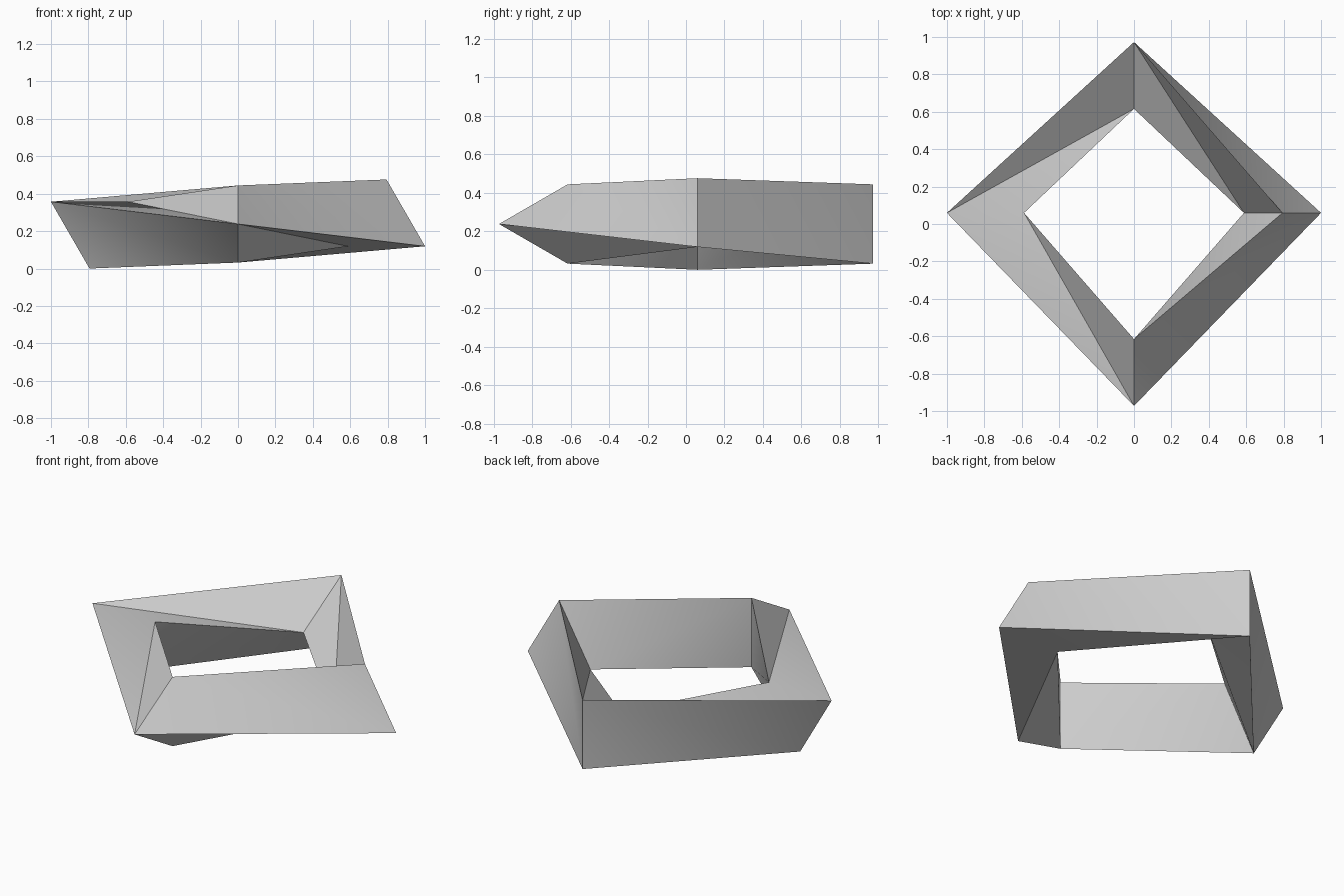
import bpy
import bmesh
from math import cos, sin, pi, radians

cube = bpy.data.objects.get("Cube")
if cube:
    bpy.data.objects.remove(cube, do_unlink=True)

RING = 0.794     # centre line radius
TUBE = 0.238     # triangular section radius
STATIONS = 4
SIDES = 3

grey = bpy.data.materials.new("plain grey")
grey.use_nodes = True
colour = (0.6, 0.6, 0.6, 1)
grey.diffuse_color = colour
grey.node_tree.nodes["Principled BSDF"].inputs["Base Color"].default_value = colour

# Triangular sections around a square ring, each rolled back by 30 degrees
bm = bmesh.new()
rings = []
for s in range(STATIONS):
    turn = 2 * pi * s / STATIONS
    ring = []
    for i in range(SIDES):
        a = radians(90 - 30 * s + 120 * i)
        rad = RING + TUBE * cos(a)
        ring.append(bm.verts.new((rad * cos(turn), rad * sin(turn) + TUBE / 4,
                                  TUBE + TUBE * sin(a))))
    rings.append(ring)

# Bridge the sections; the last one joins the first one side further on
for s in range(STATIONS):
    here, there = rings[s], rings[(s + 1) % STATIONS]
    shift = -1 if s == STATIONS - 1 else 0
    for i in range(SIDES):
        p0, p1 = here[i], here[(i + 1) % SIDES]
        q0, q1 = there[(i + shift) % SIDES], there[(i + 1 + shift) % SIDES]
        # The middle side folds outward, the other two fold inward
        if i == 1:
            bm.faces.new((p0, q0, q1))
            bm.faces.new((p0, q1, p1))
        else:
            bm.faces.new((p0, q0, p1))
            bm.faces.new((q0, q1, p1))
bmesh.ops.recalc_face_normals(bm, faces=bm.faces)

mesh = bpy.data.meshes.new("twisted_ring")
bm.to_mesh(mesh)
bm.free()
mesh.materials.append(grey)
twisted_ring = bpy.data.objects.new("twisted_ring", mesh)
bpy.context.collection.objects.link(twisted_ring)

# Soften the shallow folds, keep the edges sharp
bpy.ops.object.select_all(action='DESELECT')
twisted_ring.select_set(True)
bpy.context.view_layer.objects.active = twisted_ring
bpy.ops.object.shade_smooth_by_angle(angle=radians(30))
